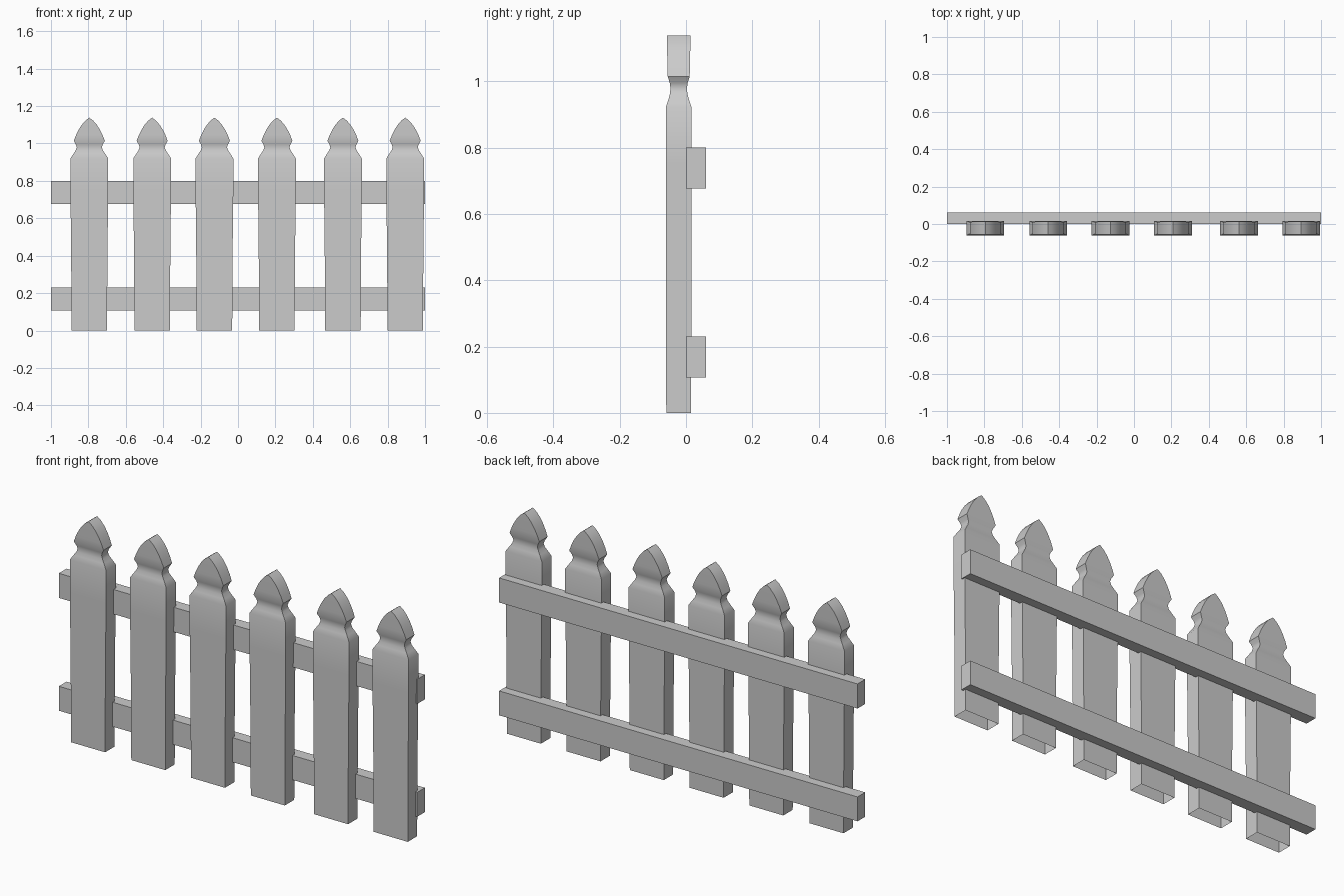
import bpy, bmesh, math

if "Cube" in bpy.data.objects:
    bpy.data.objects.remove(bpy.data.objects["Cube"])


def make_object(name, bm):
    bmesh.ops.recalc_face_normals(bm, faces=bm.faces)
    mesh = bpy.data.meshes.new(name)
    bm.to_mesh(mesh)
    bm.free()
    obj = bpy.data.objects.new(name, mesh)
    bpy.context.collection.objects.link(obj)
    return obj


# Picket outline: height, half width, half depth
PROFILE = [
    (0.0, 0.095, 0.0375), (0.25, 0.096, 0.038), (0.5, 0.098, 0.038),
    (0.75, 0.101, 0.039), (0.92, 0.101, 0.039),
    (0.945, 0.085, 0.031), (0.963, 0.073, 0.026), (0.98, 0.067, 0.025),
    (0.995, 0.072, 0.027), (1.014, 0.083, 0.033),
    (1.045, 0.071, 0.034), (1.075, 0.056, 0.0345),
    (1.10, 0.040, 0.035), (1.122, 0.021, 0.035),
]
TIP_Z, TIP_DEPTH, PICKET_Y = 1.138, 0.035, -0.022


def picket(name, x):
    bm = bmesh.new()
    rings = []
    for z, w, d in PROFILE:
        rings.append([bm.verts.new((x + sx * w, PICKET_Y + sy * d, z))
                      for sx, sy in ((-1, -1), (1, -1), (1, 1), (-1, 1))])
    # Shaft, neck and head walls; the foot stays open
    for a, b in zip(rings, rings[1:]):
        for i in range(4):
            j = (i + 1) % 4
            bm.faces.new((a[i], a[j], b[j], b[i]))
    # Head closes to a ridge running front to back
    front = bm.verts.new((x, PICKET_Y - TIP_DEPTH, TIP_Z))
    back = bm.verts.new((x, PICKET_Y + TIP_DEPTH, TIP_Z))
    p = rings[-1]
    bm.faces.new((p[0], p[1], front))
    bm.faces.new((p[1], p[2], back, front))
    bm.faces.new((p[2], p[3], back))
    bm.faces.new((p[3], p[0], front, back))
    obj = make_object(name, bm)
    bpy.ops.object.select_all(action='DESELECT')
    obj.select_set(True)
    bpy.context.view_layer.objects.active = obj
    bpy.ops.object.shade_smooth_by_angle(angle=math.radians(40))


def rail(name, z0, z1):
    bm = bmesh.new()
    bmesh.ops.create_cube(bm, size=1)
    bmesh.ops.scale(bm, vec=(2.0, 0.061, z1 - z0), verts=bm.verts)
    bmesh.ops.translate(bm, vec=(0, 0.0305, (z0 + z1) / 2), verts=bm.verts)
    make_object(name, bm)


# Six slightly uneven pickets
for i, x in enumerate((-0.795, -0.459, -0.126, 0.208, 0.561, 0.894)):
    picket(f"picket_{i + 1}", x)

# Two rails behind the pickets
rail("lower_rail", 0.107, 0.23)
rail("upper_rail", 0.676, 0.80)
